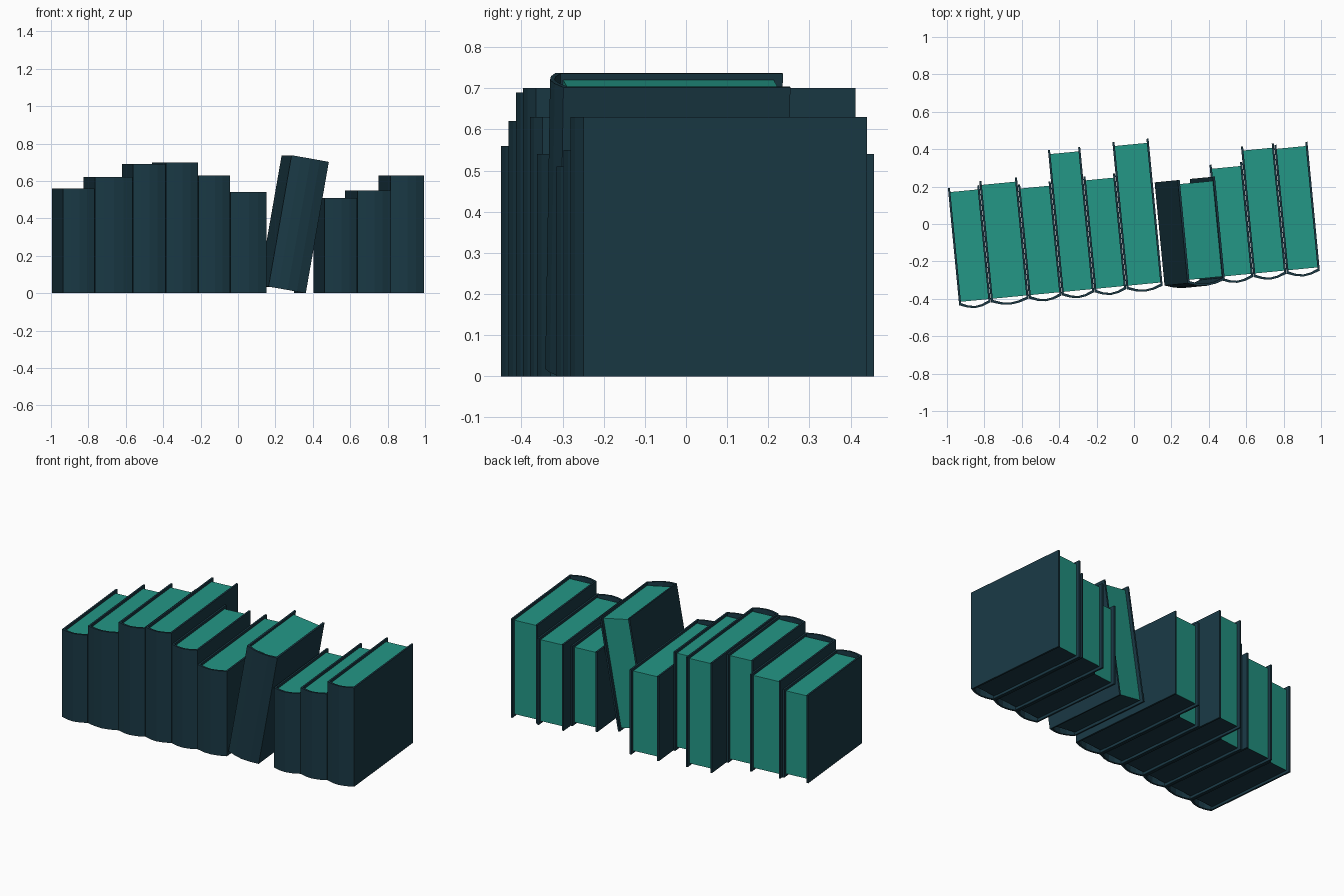
import bpy, bmesh, math
from mathutils import Matrix

if "Cube" in bpy.data.objects:
    bpy.data.objects.remove(bpy.data.objects["Cube"])

ROW = Matrix.Rotation(math.radians(5.5), 4, 'Z')   # the whole row is turned a little
BOARD = 0.011      # cover thickness
HINGE = -0.343     # where boards meet the spine
BULGE = 0.023      # roundness of the spine
LIP = 0.016        # how far covers overhang the pages


def material(name, color):
    m = bpy.data.materials.new(name)
    m.diffuse_color = color
    m.use_nodes = True
    m.node_tree.nodes["Principled BSDF"].inputs["Base Color"].default_value = m.diffuse_color
    return m


COVER = material("cover_cloth", (0.010, 0.040, 0.058, 1))
PAPER = material("page_teal", (0.017, 0.31, 0.24, 1))


def finish(bm, name, mats, matrix):
    bmesh.ops.recalc_face_normals(bm, faces=bm.faces)
    mesh = bpy.data.meshes.new(name)
    bm.to_mesh(mesh)
    bm.free()
    for m in mats:
        mesh.materials.append(m)
    obj = bpy.data.objects.new(name, mesh)
    obj.matrix_world = matrix
    bpy.context.collection.objects.link(obj)
    return obj


def u_path(width, back, inset):
    """Open outline: left board, curved spine, right board."""
    x0, x1 = inset, width - inset
    pts = [(x0, back)]
    for i in range(5):
        t = i / 4
        pts.append((x0 + (x1 - x0) * t,
                    HINGE + inset - BULGE * math.sin(math.pi * t)))
    return pts + [(x1, back)]


def book(name, width, height, back, matrix):
    # cover: U-shaped strip swept upwards
    bm = bmesh.new()
    outer, inner = u_path(width, back, 0), u_path(width, back, BOARD)
    pairs = [(bm.verts.new((*o, 0)), bm.verts.new((*i, 0))) for o, i in zip(outer, inner)]
    for (a, b), (c, d) in zip(pairs, pairs[1:]):
        bm.faces.new((a, c, d, b))
    res = bmesh.ops.extrude_face_region(bm, geom=bm.faces[:])
    top = [g for g in res["geom"] if isinstance(g, bmesh.types.BMVert)]
    bmesh.ops.translate(bm, verts=top, vec=(0, 0, height))
    finish(bm, name + "_cover", [COVER], matrix)

    # page block: recessed box with a dark underside
    bm = bmesh.new()
    bmesh.ops.create_cube(bm, size=1)
    front, rear = -0.325, back - 0.022
    bmesh.ops.scale(bm, verts=bm.verts,
                    vec=(width - 2 * BOARD, rear - front, height - 2 * LIP))
    bmesh.ops.translate(bm, verts=bm.verts,
                        vec=(width / 2, (front + rear) / 2, height / 2))
    bm.normal_update()
    for f in bm.faces:
        f.material_index = 1 if f.normal.z < -0.5 else 0
    finish(bm, name + "_pages", [PAPER, COVER], matrix)


# upright books: left edge, right edge, height, back of cover
UPRIGHT = [
    (-0.973, -0.802, 0.56, 0.286),
    (-0.802, -0.598, 0.62, 0.308),
    (-0.598, -0.421, 0.69, 0.269),
    (-0.421, -0.246, 0.70, 0.437),
    (-0.246, -0.074, 0.63, 0.279),
    (-0.074, 0.122, 0.54, 0.447),
    (0.431, 0.608, 0.51, 0.276),
    (0.608, 0.786, 0.55, 0.357),
    (0.786, 0.966, 0.63, 0.349),
]
for n, (x0, x1, h, back) in enumerate(UPRIGHT, 1):
    book(f"book_{n}", x1 - x0 - 0.002, h, back, ROW @ Matrix.Translation((x0 + 0.001, 0, 0)))

# leaning book: pivots on its lower right edge
W = 0.203
lean = (ROW @ Matrix.Translation((0.331, 0, 0))
        @ Matrix.Rotation(math.radians(10), 4, 'Y') @ Matrix.Translation((-W, 0, 0)))
book("leaning_book", W, 0.713, 0.211, lean)
